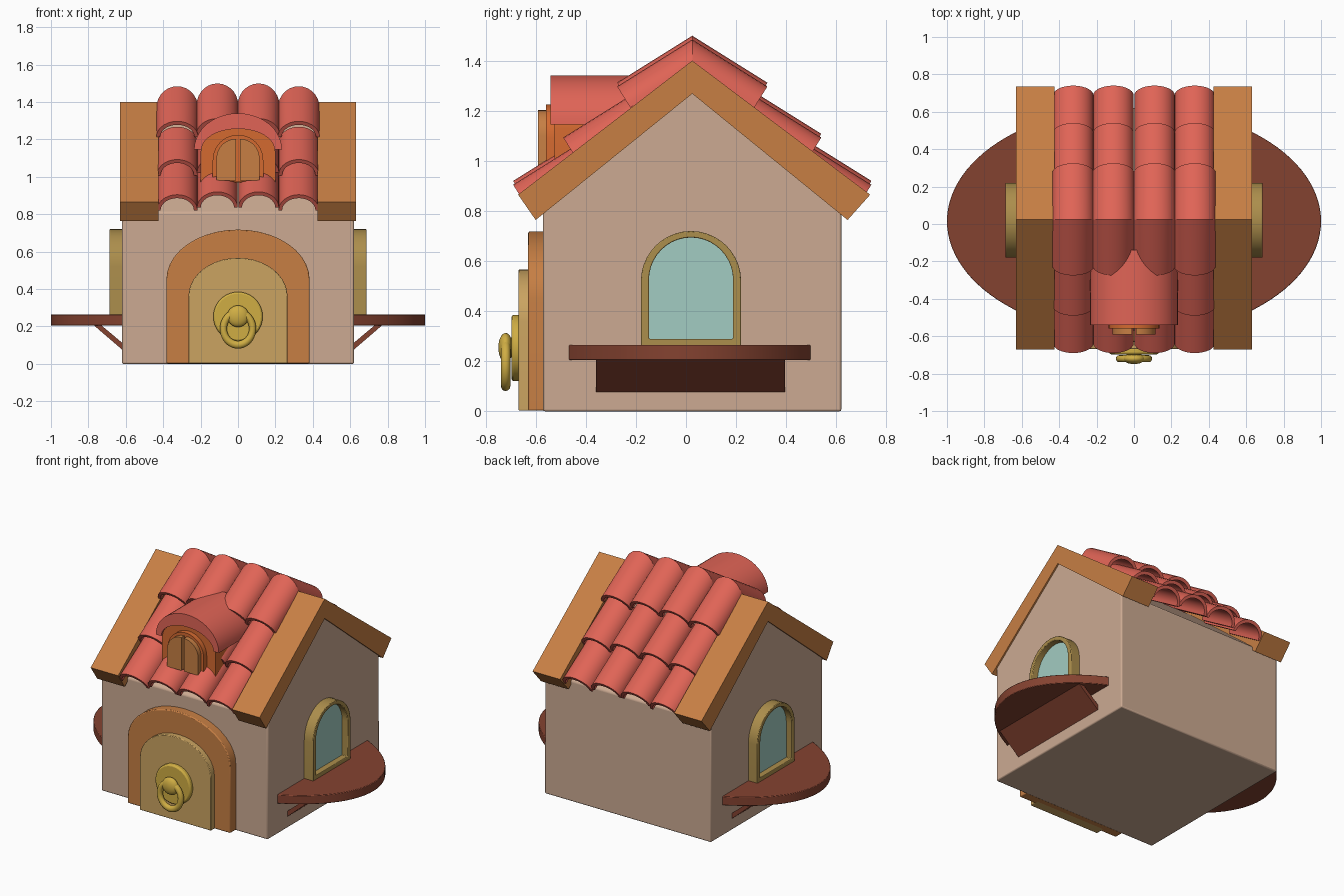
import bpy, bmesh, math
from mathutils import Vector

cube = bpy.data.objects.get("Cube")
if cube:
    bpy.data.objects.remove(cube, do_unlink=True)


def material(name, r, g, b):
    lin = [((c / 255 + 0.055) / 1.055) ** 2.4 for c in (r, g, b)] + [1]
    m = bpy.data.materials.new(name)
    m.use_nodes = True
    m.diffuse_color = lin
    m.node_tree.nodes["Principled BSDF"].inputs["Base Color"].default_value = lin
    return m


plaster = material("plaster", 204, 170, 146)
wood = material("orange wood", 199, 127, 68)
clay = material("red clay", 224, 100, 86)
dark_wood = material("dark red wood", 132, 66, 48)
brass = material("dull brass", 172, 142, 76)
glass = material("pale glass", 162, 204, 194)
panel = material("tan panel", 203, 164, 97)
gold = material("gold", 208, 174, 68)
bright = material("bright orange", 212, 106, 48)


def finish(obj, mat, angle=35, bevel=0):
    obj.data.materials.append(mat)
    if bevel:
        mod = obj.modifiers.new("Bevel", "BEVEL")
        mod.width, mod.segments, mod.limit_method = bevel, 2, "ANGLE"
    bpy.ops.object.select_all(action="DESELECT")
    obj.select_set(True)
    bpy.context.view_layer.objects.active = obj
    bpy.ops.object.shade_smooth_by_angle(angle=math.radians(angle))
    return obj


def mesh_object(name, bm, mat, bevel=0):
    bmesh.ops.recalc_face_normals(bm, faces=bm.faces)
    me = bpy.data.meshes.new(name)
    bm.to_mesh(me)
    bm.free()
    obj = bpy.data.objects.new(name, me)
    bpy.context.collection.objects.link(obj)
    return finish(obj, mat, bevel=bevel)


def place(axis, p, t):
    return {"x": (t, p[0], p[1]), "y": (p[0], t, p[1]), "z": (p[0], p[1], t)}[axis]


def prism(name, pts, axis, a, b, mat, bevel=0):
    """Extrude a flat outline along an axis."""
    bm = bmesh.new()
    lo, hi = [[bm.verts.new(place(axis, p, t)) for p in pts] for t in (a, b)]
    bm.faces.new(lo)
    bm.faces.new(hi)
    for i in range(len(pts)):
        j = (i + 1) % len(pts)
        bm.faces.new((lo[i], lo[j], hi[j], hi[i]))
    return mesh_object(name, bm, mat, bevel)


def loft(bm, loops):
    """Join closed loops in a cycle of quads."""
    rows = [[bm.verts.new(p) for p in loop] for loop in loops]
    n = len(rows[0])
    for k, row in enumerate(rows):
        nxt = rows[(k + 1) % len(rows)]
        for i in range(n):
            j = (i + 1) % n
            bm.faces.new((row[i], row[j], nxt[j], nxt[i]))


def arc(cx, cz, w, h, n=20):
    return [(cx + w * math.cos(math.pi * i / n), cz + h * math.sin(math.pi * i / n))
            for i in range(n + 1)]


def arch(cx, z0, spring, top, w):
    return [(cx + w, z0)] + arc(cx, spring, w, top - spring) + [(cx - w, z0)]


RIDGE = 0.025

# House body with gables
prism("house_body", [(-0.57, 0), (0.62, 0), (0.62, 0.81), (RIDGE, 1.30), (-0.57, 0.81)],
      "x", -0.62, 0.62, plaster, 0.008)

# Gable boards, balconies, braces and windows on both sides
for side, s in (("left", 1), ("right", -1)):
    prism(side + "_gable_board",
          [(-0.67, 0.865), (RIDGE, 1.4), (0.735, 0.865), (0.645, 0.764),
           (RIDGE, 1.268), (-0.6, 0.764)], "x", s * 0.425, s * 0.63, wood)

    t0 = math.acos(0.6)
    edge = [(s * math.cos(t), 0.015 + 0.615 * math.sin(t))
            for t in [-t0 + 2 * t0 * i / 32 for i in range(33)]]
    prism(side + "_balcony", edge, "z", 0.205, 0.265, dark_wood, 0.004)
    prism(side + "_balcony_brace",
          [(s * x, z) for x, z in ((0.61, 0.105), (0.735, 0.21), (0.775, 0.21), (0.61, 0.068))],
          "y", -0.36, 0.395, dark_wood)

    outer = arch(0.02, 0.262, 0.52, 0.72, 0.2)
    inner = arch(0.02, 0.29, 0.525, 0.694, 0.168)
    bm = bmesh.new()
    loft(bm, [[place("x", p, s * x) for p in loop]
              for loop, x in ((outer, 0.61), (outer, 0.687), (inner, 0.687), (inner, 0.61))])
    mesh_object(side + "_window_frame", bm, brass, 0.004)
    prism(side + "_window_glass", inner, "x", s * 0.61, s * 0.645, glass)

# Curved roof tiles: three overlapping rows on each slope
SLOPE = math.radians(32)
ROWS = [(0.30, 1.312), (0.515, 1.108), (0.715, 0.92)]
section_out = arc(0, 0, 0.112, 0.10, 14)
section = section_out + arc(0, 0, 0.092, 0.078, 14)[::-1]
for face, d in (("front", -1), ("back", 1)):
    down = Vector((0, d * math.cos(SLOPE), -math.sin(SLOPE)))
    normal = Vector((0, d * math.sin(SLOPE), math.cos(SLOPE)))
    for r, (dy, z) in enumerate(ROWS):
        bm = bmesh.new()
        for cx in (-0.325, -0.11, 0.11, 0.325):
            drop = 0.015 if abs(cx) > 0.2 else 0
            width = 1 if r == 0 else 0.97
            tip = Vector((cx, RIDGE + d * dy, z - drop))
            end = [tip + Vector((x * width, 0, 0)) + normal * (h - 0.10) for x, h in section]
            # The top row is cut at the ridge
            start = [p - down * (abs(p.y - RIDGE) / math.cos(SLOPE) if r == 0 else 0.33)
                     for p in end]
            a, b = [[bm.verts.new(p) for p in loop] for loop in (start, end)]
            bm.faces.new(a)
            bm.faces.new(b)
            for i in range(len(a)):
                j = (i + 1) % len(a)
                bm.faces.new((a[i], a[j], b[j], b[i]))
        mesh_object(f"{face}_tiles_row_{r + 1}", bm, clay)

# Dormer with its tile, frame and shutters
prism("dormer_body", arch(0, 0.97, 1.13, 1.27, 0.2), "y", -0.525, -0.2, bright)
prism("dormer_tile", arc(0, 1.145, 0.235, 0.195) + arc(0, 1.145, 0.195, 0.112)[::-1],
      "y", -0.54, -0.14, clay)
prism("dormer_window_frame", arch(0, 0.975, 1.09, 1.225, 0.135), "y", -0.558, -0.5, bright)
for side, s in (("left", 1), ("right", -1)):
    leaf = [(s * 0.01, 0.98), (s * 0.115, 0.98)] + [
        (s * (0.01 + 0.105 * math.cos(t)), 1.1 + 0.103 * math.sin(t))
        for t in [math.pi / 2 * i / 8 for i in range(9)]]
    prism(side + "_shutter", leaf, "y", -0.59, -0.54, wood)

# Door surround and panel
prism("door_surround", arch(0, 0.003, 0.45, 0.718, 0.383), "y", -0.63, -0.56, wood, 0.006)
prism("door_panel", arch(0, 0.003, 0.36, 0.567, 0.265), "y", -0.668, -0.6, panel, 0.004)

# Door knocker
QUARTER = (math.pi / 2, 0, 0)


def disc(name, r, y0, y1, z, bevel):
    bpy.ops.mesh.primitive_cylinder_add(vertices=40, radius=r, depth=y1 - y0,
                                        location=(0, (y0 + y1) / 2, z), rotation=QUARTER)
    obj = bpy.context.object
    obj.name = name
    return finish(obj, gold, 40, bevel)


disc("knocker_plate", 0.132, -0.697, -0.66, 0.253, 0.01)
disc("knocker_stem", 0.04, -0.73, -0.68, 0.255, 0)
bpy.ops.mesh.primitive_uv_sphere_add(segments=32, ring_count=16, radius=0.058,
                                     location=(0, -0.72, 0.255), rotation=QUARTER)
knob = bpy.context.object
knob.name = "knocker_knob"
knob.scale = (1, 1, 0.5)
finish(knob, gold, 60)
bpy.ops.mesh.primitive_torus_add(major_radius=0.078, minor_radius=0.019, major_segments=40,
                                 minor_segments=12, location=(0, -0.72, 0.188), rotation=QUARTER)
ring = bpy.context.object
ring.name = "knocker_ring"
ring.scale = (1, 1.1, 1)
finish(ring, gold, 60)
